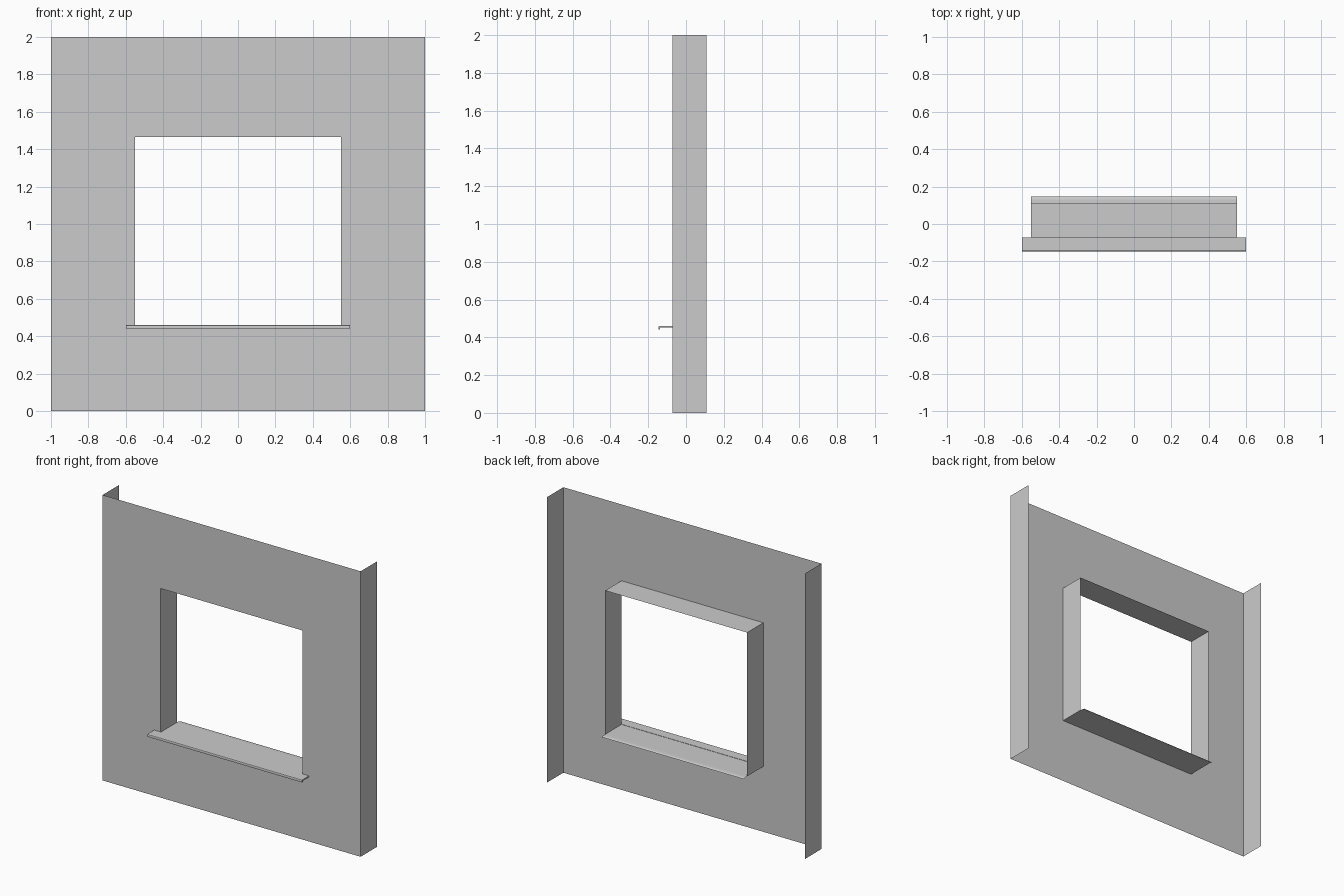
import bpy

if "Cube" in bpy.data.objects:
    bpy.data.objects.remove(bpy.data.objects["Cube"])

FRONT, BACK = -0.071, 0.109       # wall sheet and rear edge of the flanges
HW, HEIGHT = 1.0, 2.0             # wall half width, height
OX, Z0, Z1 = 0.55, 0.458, 1.465   # window opening


def make(name, verts, faces):
    mesh = bpy.data.meshes.new(name)
    mesh.from_pydata(verts, [], faces)
    mesh.update()
    obj = bpy.data.objects.new(name, mesh)
    bpy.context.collection.objects.link(obj)
    return obj


def extrude_x(name, profile, half, closed=False):
    """Sweep a (y, z) profile along x, with end caps when closed."""
    n = len(profile)
    verts = [(x, y, z) for x in (-half, half) for y, z in profile]
    faces = [(i, (i + 1) % n, n + (i + 1) % n, n + i) for i in range(n if closed else n - 1)]
    if closed:
        faces += [tuple(reversed(range(n))), tuple(range(n, 2 * n))]
    return make(name, verts, faces)


# Front wall sheet with the window opening
outer = [(-HW, 0), (HW, 0), (HW, HEIGHT), (-HW, HEIGHT)]
inner = [(-OX, Z0), (OX, Z0), (OX, Z1), (-OX, Z1)]
make("wall_front", [(x, FRONT, z) for x, z in outer + inner],
     [(i, (i + 1) % 4, 4 + (i + 1) % 4, 4 + i) for i in range(4)])


# Side returns of the wall and jambs of the opening, both facing outward
def side_sheet(name, x, low, high):
    face = (0, 1, 2, 3) if x > 0 else (3, 2, 1, 0)
    make(name, [(x, FRONT, low), (x, BACK, low), (x, BACK, high), (x, FRONT, high)], [face])


for s, label in ((-1, "left"), (1, "right")):
    side_sheet("wall_return_" + label, s * HW, 0, HEIGHT)
    side_sheet("window_jamb_" + label, s * OX, Z0, Z1)

# Top of the window reveal, facing up
make("window_head", [(-OX, FRONT, Z1), (OX, FRONT, Z1), (OX, BACK, Z1), (-OX, BACK, Z1)],
     [(0, 1, 2, 3)])

# Thin sill board through the opening, sloping off behind the wall
extrude_x("sill_board", [(FRONT, Z0), (BACK, Z0), (0.13, 0.457), (0.146, 0.452)], OX)

# Projecting sill nose with a rounded, turned-down lip
extrude_x("sill_nose", [(FRONT, 0.46), (-0.14, 0.46), (-0.1445, 0.458), (-0.146, 0.453),
                        (-0.146, 0.442), (-0.139, 0.442), (-0.137, 0.451), (FRONT, 0.452)],
          0.6, closed=True)
